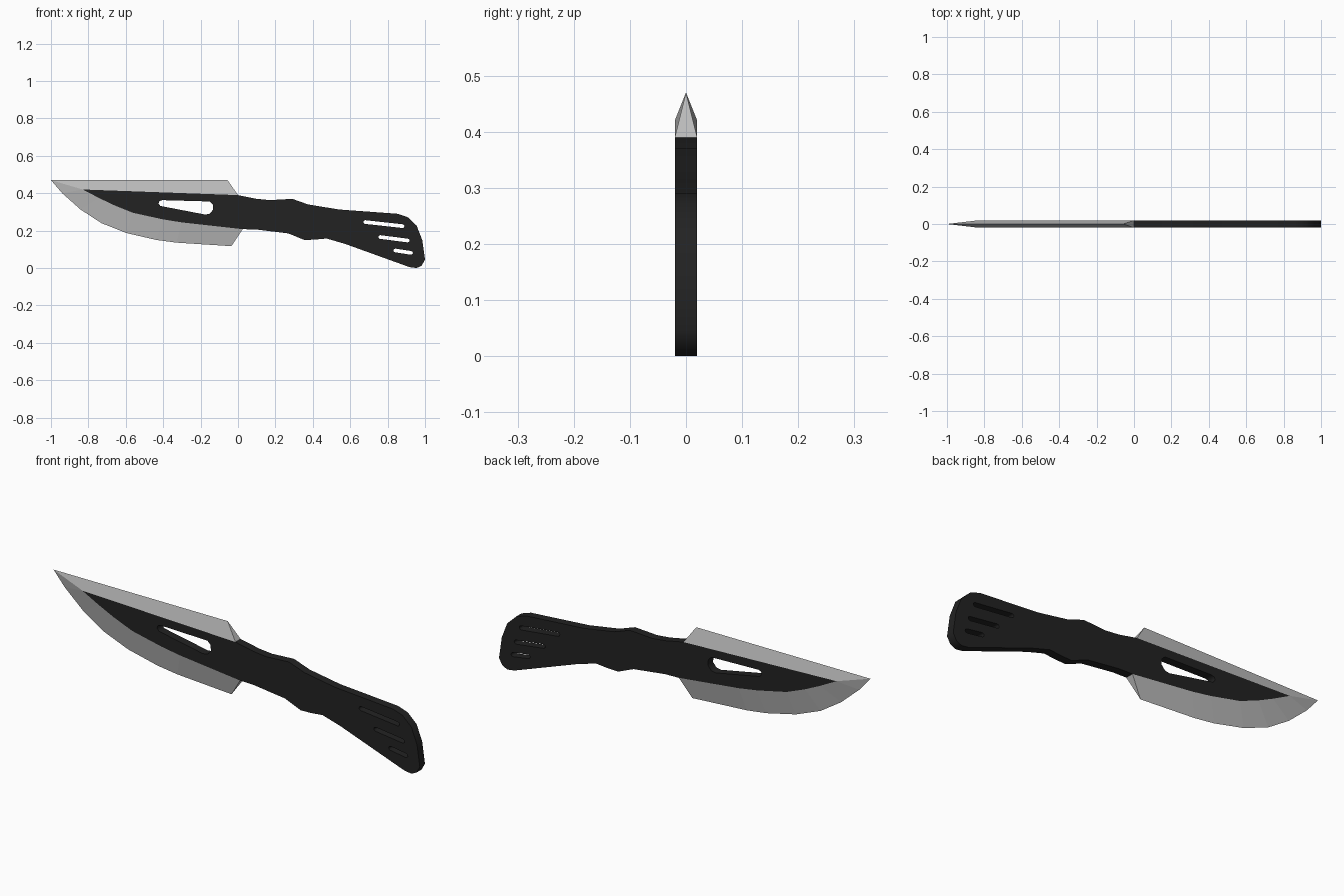
import bpy, bmesh, math
from mathutils import Vector

if "Cube" in bpy.data.objects:
    bpy.data.objects.remove(bpy.data.objects["Cube"])

HALF = 0.02  # half thickness of the knife


def material(name, rgb):
    m = bpy.data.materials.new(name)
    m.diffuse_color = (*rgb, 1)
    m.use_nodes = True
    m.node_tree.nodes["Principled BSDF"].inputs["Base Color"].default_value = m.diffuse_color
    return m


def slot(a, b, r=0.01, n=4):
    """Rounded slot outline from a to b."""
    a, b = Vector(a), Vector(b)
    d = b - a
    ang = math.atan2(d.y, d.x)
    pts = []
    for c, start in ((b, ang - math.pi / 2), (a, ang + math.pi / 2)):
        for i in range(n + 1):
            t = start + math.pi * i / n
            pts.append((c.x + r * math.cos(t), c.y + r * math.sin(t)))
    return pts


def plate(name, outlines, mat):
    """Flat plate in the XZ plane; outlines after the first become holes."""
    cu = bpy.data.curves.new(name, 'CURVE')
    cu.dimensions, cu.fill_mode, cu.extrude = '2D', 'BOTH', HALF
    for pts in outlines:
        s = cu.splines.new('POLY')
        s.points.add(len(pts) - 1)
        for p, (x, z) in zip(s.points, pts):
            p.co = (x, z, 0, 1)
        s.use_cyclic_u = True
    ob = bpy.data.objects.new(name, cu)
    bpy.context.collection.objects.link(ob)
    ob.rotation_euler.x = math.pi / 2
    bpy.ops.object.select_all(action='DESELECT')
    bpy.context.view_layer.objects.active = ob
    ob.select_set(True)
    bpy.ops.object.convert(target='MESH')
    ob = bpy.context.object
    bpy.ops.object.transform_apply(rotation=True)
    ob.data.materials.clear()
    ob.data.materials.append(mat)
    return ob


# Dark core: blade spine and handle in one plate
top = [(-.83, .42), (0, .39), (.10, .37), (.17, .363), (.29, .37), (.375, .34),
       (.54, .313), (.855, .29), (.906, .273), (.955, .227), (.985, .15),
       (1, .045), (.982, .013), (.955, 0), (.917, .005)]
bottom = [(.57, .13), (.473, .158), (.41, .152), (.355, .15), (.27, .185), (.10, .206)]
belly = [(-.74, .373), (-.66, .335), (-.56, .295), (-.40, .26), (-.30, .244), (.025, .208)]
window = [(-.405, .363), (-.152, .356), (-.135, .34), (-.133, .312), (-.152, .29),
          (-.176, .286), (-.415, .332), (-.425, .345), (-.42, .358)]
slots = [slot((.68, .246), (.88, .224)), slot((.76, .166), (.908, .147)),
         slot((.841, .094), (.925, .081))]
plate("core_and_handle", [top + bottom + belly[::-1], window] + slots,
      material("dark_coating", (.016, .016, .016)))

# Ground edges: bevel from the core faces out to a sharp line
inner = [(0, .39), (-.83, .42), (-.83, .42)] + belly
outer = [(-.056, .47), (-1, .47), (-.94, .40), (-.842, .313), (-.73, .24),
         (-.596, .187), (-.435, .15), (-.33, .136), (-.035, .117)]
bm = bmesh.new()
rings = [[bm.verts.new((i[0], -HALF, i[1])), bm.verts.new((o[0], 0, o[1])),
          bm.verts.new((i[0], HALF, i[1]))] for i, o in zip(inner, outer)]
for a, b in zip(rings, rings[1:]):
    for k in range(2):
        bm.faces.new((a[k], a[k + 1], b[k + 1], b[k]))
bm.faces.new(rings[0])
bm.faces.new(rings[-1][::-1])
bmesh.ops.remove_doubles(bm, verts=bm.verts, dist=1e-4)
bmesh.ops.recalc_face_normals(bm, faces=bm.faces)
# make sure the front bevels face the front
front = max(bm.faces, key=lambda f: -f.calc_center_median().y * f.calc_area())
if front.normal.y > 0:
    bmesh.ops.reverse_faces(bm, faces=bm.faces)
me = bpy.data.meshes.new("blade_edge")
bm.to_mesh(me)
bm.free()
me.materials.append(material("steel", (.5, .5, .5)))
bpy.context.collection.objects.link(bpy.data.objects.new("blade_edge", me))
